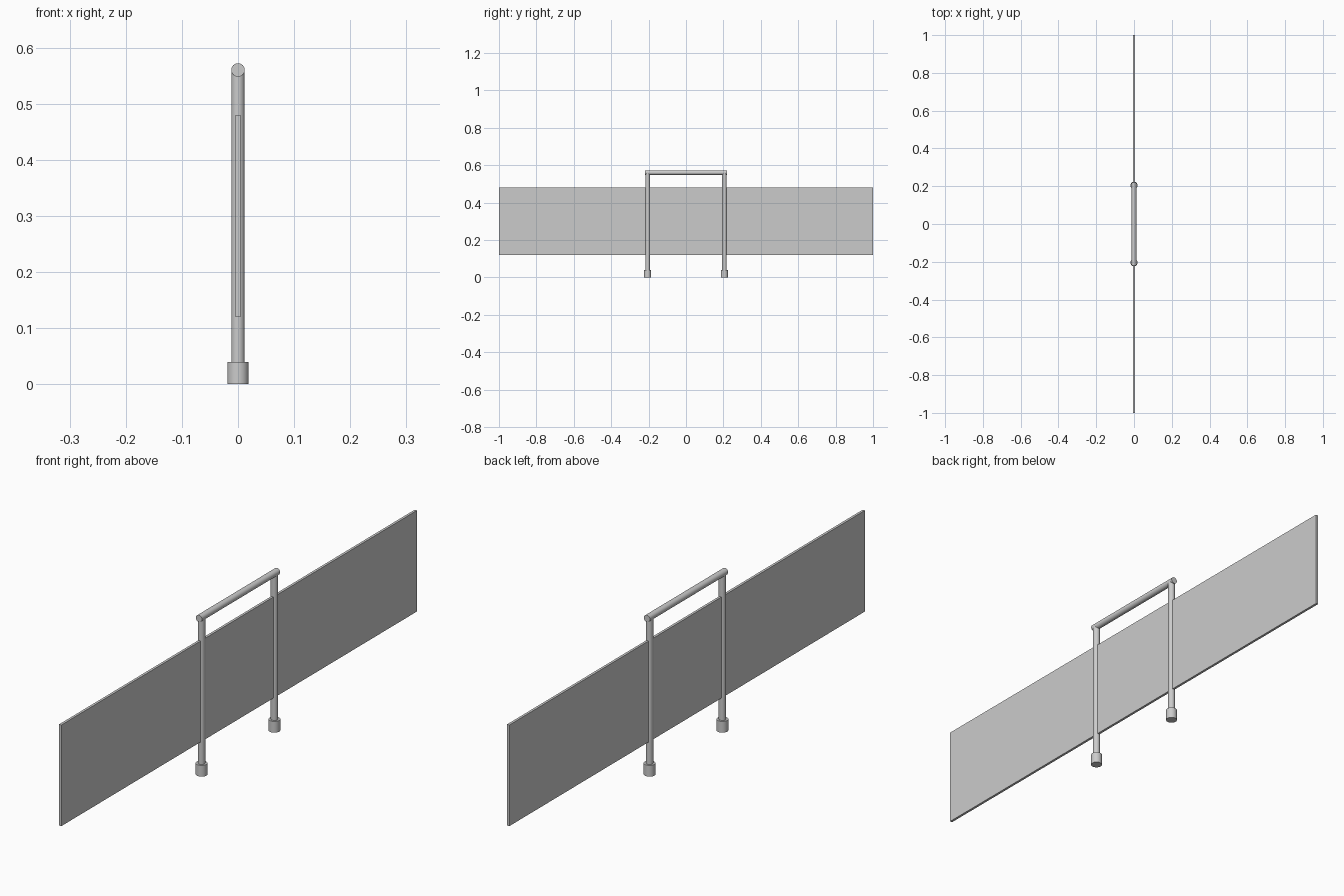
import bpy
from math import pi

old = bpy.data.objects.get("Cube")
if old:
    bpy.data.objects.remove(old, do_unlink=True)

# Single painted grey finish
GREY = (0.6, 0.6, 0.6, 1.0)
grey = bpy.data.materials.new("light grey")
grey.use_nodes = True
grey.diffuse_color = GREY
grey.node_tree.nodes["Principled BSDF"].inputs["Base Color"].default_value = GREY


def finish(name):
    obj = bpy.context.object
    obj.name = name
    obj.data.materials.append(grey)
    return obj


def tube(name, radius, length, location, rotation=(0, 0, 0)):
    bpy.ops.mesh.primitive_cylinder_add(vertices=32, radius=radius, depth=length,
                                        location=location, rotation=rotation)
    bpy.ops.object.shade_smooth_by_angle()
    return finish(name)


TUBE_RADIUS = 0.012
RAIL_HEIGHT = 0.56
FOOT_HEIGHT = 0.04
POST_Y = 0.205

# Upright posts with wider feet
for side, label in ((-1, "front"), (1, "back")):
    y = side * POST_Y
    tube(label + "_post", TUBE_RADIUS, RAIL_HEIGHT, (0, y, RAIL_HEIGHT / 2))
    tube(label + "_foot", 0.019, FOOT_HEIGHT, (0, y, FOOT_HEIGHT / 2))

# Top rail joining the posts
tube("top_rail", TUBE_RADIUS, 0.44, (0, 0, RAIL_HEIGHT), (pi / 2, 0, 0))

# Long thin panel running through the posts
bpy.ops.mesh.primitive_cube_add(size=1, location=(0, 0, 0.3))
panel = finish("panel")
panel.scale = (0.009, 2.0, 0.36)
